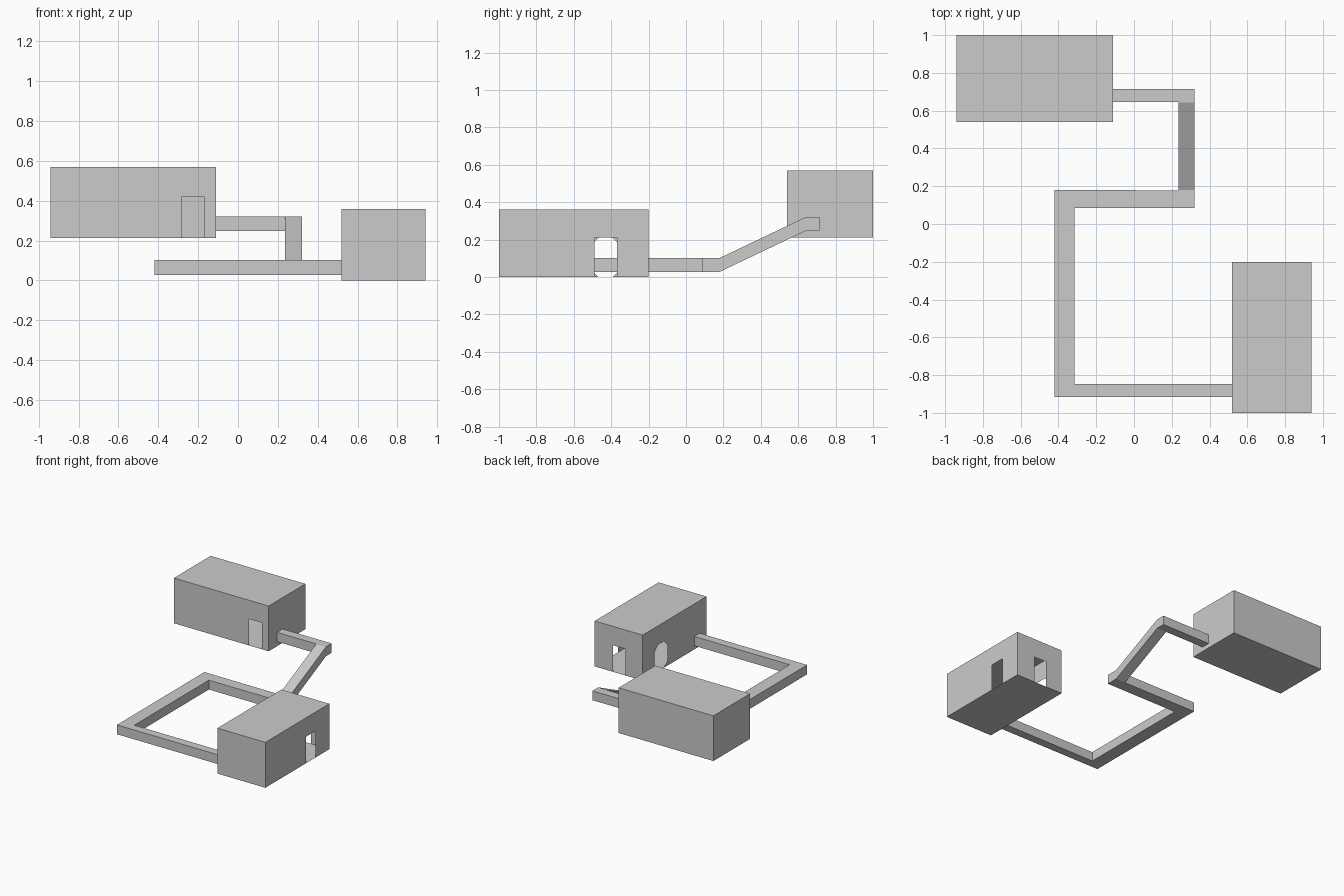
import bpy
import bmesh
from mathutils import Vector

cube = bpy.data.objects.get("Cube")
if cube:
    bpy.data.objects.remove(cube, do_unlink=True)

grey = bpy.data.materials.new("plain grey")
grey.use_nodes = True
colour = (0.6, 0.6, 0.6, 1)
grey.diffuse_color = colour
grey.node_tree.nodes["Principled BSDF"].inputs["Base Color"].default_value = colour


def finish(name, bm):
    mesh = bpy.data.meshes.new(name)
    bm.to_mesh(mesh)
    bm.free()
    mesh.materials.append(grey)
    obj = bpy.data.objects.new(name, mesh)
    bpy.context.collection.objects.link(obj)
    return obj


def square_door(start, end, height=0.21):
    return [(start, 0), (start, height), (end, height), (end, 0)]


def chamfered_door(centre, half, height=0.21, cut=0.045):
    left = [(-half + cut, 0), (-half, cut), (-half, height - cut), (-half + cut, height)]
    right = [(-u, z) for u, z in reversed(left)]
    return [(centre + u, z) for u, z in left + right]


def room(name, low, high, doors):
    """Thin shell; doors maps wall index (front, left, back, right) to a notch outline."""
    bm = bmesh.new()
    (x0, y0, z0), (x1, y1, z1) = low, high
    corners = [Vector(p) for p in ((x0, y0, z0), (x1, y0, z0), (x1, y1, z0), (x0, y1, z0))]
    up = Vector((0, 0, z1 - z0))

    def face(points):
        bm.faces.new([bm.verts.new(p) for p in points])

    # Walls, each with its door cut up from the floor edge
    for i, start in enumerate(corners):
        end = corners[(i + 1) % 4]
        along = (end - start).normalized()
        notch = [start + along * u + Vector((0, 0, z)) for u, z in doors.get(i, [])]
        face([start] + notch + [end, end + up, start + up])
    # Floor and ceiling
    face(reversed(corners))
    face([c + up for c in corners])
    bmesh.ops.remove_doubles(bm, verts=bm.verts, dist=0.0001)
    return finish(name, bm)


room("lower_room", (0.52, -1, 0), (0.94, -0.2, 0.36), {
    1: square_door(0.51, 0.63),
    2: square_door(0.16, 0.27),
    3: chamfered_door(0.23, 0.083),
})
room("upper_room", (-0.94, 0.54, 0.212), (-0.11, 1, 0.57), {0: square_door(0.66, 0.77)})

# Corridor: left side, right side and floor height at each bend
LOW, HIGH, TALL = 0.028, 0.248, 0.074
bends = [
    ((0.52, -0.915), (0.52, -0.848), LOW),
    ((-0.42, -0.915), (-0.315, -0.848), LOW),
    ((-0.42, 0.18), (-0.315, 0.085), LOW),
    ((0.235, 0.178), (0.32, 0.085), LOW),
    ((0.235, 0.18), (0.32, 0.18), LOW),
    ((0.235, 0.643), (0.32, 0.643), HIGH),
    ((0.235, 0.645), (0.32, 0.715), HIGH),
    ((-0.11, 0.645), (-0.11, 0.715), HIGH),
]
bm = bmesh.new()
rings = []
for left, right, z in bends:
    section = ((left, z), (right, z), (right, z + TALL), (left, z + TALL))
    rings.append([bm.verts.new((*p, h)) for p, h in section])
for a, b in zip(rings, rings[1:]):
    for k in range(4):
        n = (k + 1) % 4
        bm.faces.new((a[k], a[n], b[n], b[k]))
bm.faces.new(rings[0])
bm.faces.new(rings[-1])
bmesh.ops.recalc_face_normals(bm, faces=bm.faces)
finish("corridor", bm)
